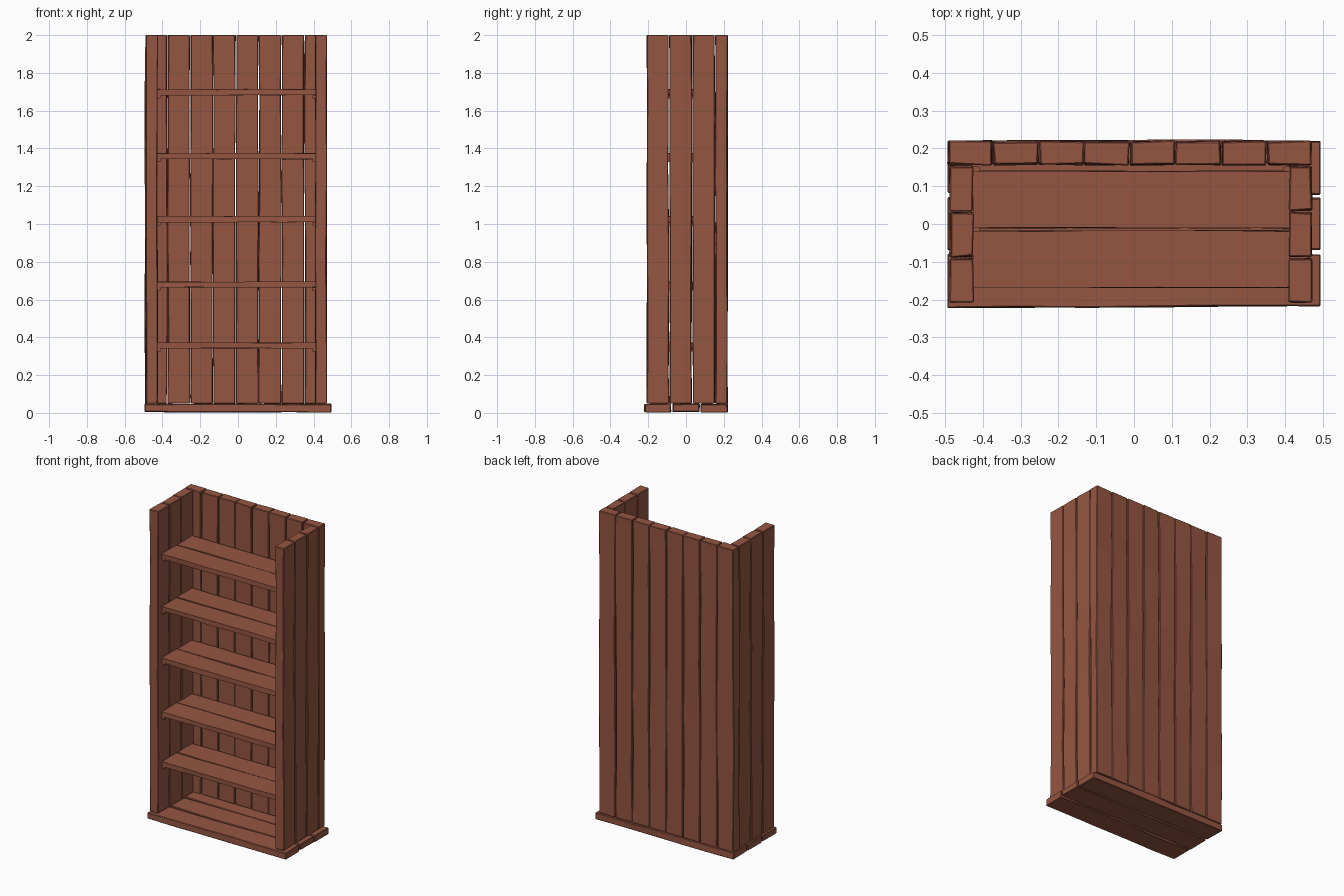
import bpy, bmesh, random
from mathutils import Vector

if "Cube" in bpy.data.objects:
    bpy.data.objects.remove(bpy.data.objects["Cube"])

random.seed(7)

wood = bpy.data.materials.new("reddish brown wood")
wood.diffuse_color = (0.30, 0.093, 0.054, 1)
wood.use_nodes = True
wood.node_tree.nodes["Principled BSDF"].inputs["Base Color"].default_value = wood.diffuse_color


def plank(name, lo, hi, axis, cuts=4, wobble=0.003, bevel=0.003):
    """Rough-hewn board: a bevelled box cut along its length, edges slightly uneven."""
    lo, hi = Vector(lo), Vector(hi)
    bm = bmesh.new()
    bmesh.ops.create_cube(bm, size=1)
    size, mid = hi - lo, (lo + hi) / 2
    for v in bm.verts:
        v.co = Vector(v.co[i] * size[i] + mid[i] for i in range(3))
    if bevel:
        bmesh.ops.bevel(bm, geom=bm.edges[:], offset=bevel, segments=1, affect='EDGES')
    # cross cuts along the grain
    for k in range(1, cuts + 1):
        p = mid.copy()
        p[axis] = lo[axis] + size[axis] * (k + random.uniform(-.25, .25)) / (cuts + 1)
        n = Vector((0, 0, 0))
        n[axis] = 1
        bmesh.ops.bisect_plane(bm, geom=bm.verts[:] + bm.edges[:] + bm.faces[:],
                               plane_co=p, plane_no=n)
    # push each corner of each ring by its own small offset
    shift = {}
    others = [i for i in range(3) if i != axis]
    for v in bm.verts:
        ring = round((v.co[axis] - lo[axis]) / size[axis], 1)
        key = (ring,) + tuple(v.co[i] > mid[i] for i in others)
        if key not in shift:
            shift[key] = [random.uniform(-wobble, wobble) for _ in others]
        for i, d in zip(others, shift[key]):
            v.co[i] += d
    bmesh.ops.recalc_face_normals(bm, faces=bm.faces[:])
    me = bpy.data.meshes.new(name)
    bm.to_mesh(me)
    bm.free()
    me.materials.append(wood)
    ob = bpy.data.objects.new(name, me)
    bpy.context.collection.objects.link(ob)
    return ob


# base boards
for i, y in enumerate((-0.22, -0.07, 0.08)):
    plank(f"base_board_{i}", (-0.494, y, 0.005), (0.494, y + 0.141, 0.047), 0)

# upright back boards
for i in range(8):
    x = -0.492 + i * 0.1208
    plank(f"back_board_{i}", (x, 0.157, 0.05), (x + 0.116, 0.219, 2.0), 2)

# upright side boards
for side, x0, x1 in (("left", -0.487, -0.426), ("right", 0.410, 0.469)):
    for i, (y0, y1) in enumerate(((-0.206, -0.092), (-0.086, 0.030), (0.036, 0.153))):
        plank(f"{side}_side_board_{i}", (x0, y0, 0.05), (x1, y1, 2.0), 2)

# shelves: two boards each, resting on a cleat at either end
for s, top in enumerate((0.372, 0.694, 1.040, 1.374, 1.712)):
    for i, y in enumerate((-0.168, -0.010)):
        plank(f"shelf_{s}_board_{i}", (-0.426, y, top - 0.03), (0.411, y + 0.150, top), 0,
              wobble=0.002, bevel=0)
    for side, x in (("left", -0.426), ("right", 0.394)):
        plank(f"shelf_{s}_{side}_cleat", (x, -0.165, top - 0.047), (x + 0.017, 0.152, top - 0.031), 1,
              cuts=0, wobble=0, bevel=0)
